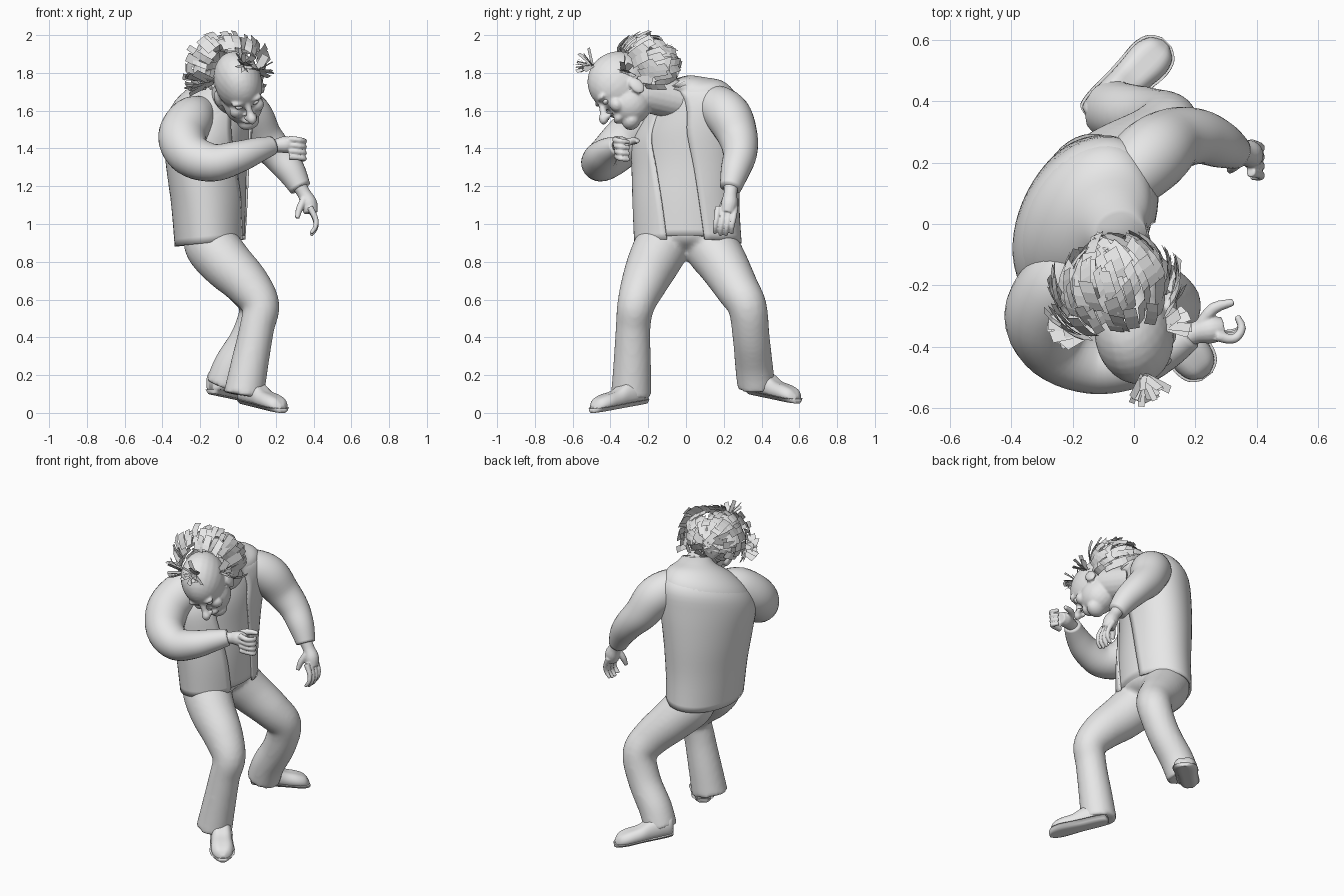
import bpy, bmesh, math, random
from mathutils import Vector, Matrix

random.seed(4)
if "Cube" in bpy.data.objects:
    bpy.data.objects.remove(bpy.data.objects["Cube"])

grey = bpy.data.materials.new("plain grey")
grey.use_nodes = True
grey.diffuse_color = (0.8, 0.8, 0.8, 1)
grey.node_tree.nodes["Principled BSDF"].inputs["Base Color"].default_value = (0.8, 0.8, 0.8, 1)


def finish(name, bm, smooth=True, voxel=0):
    """Turn a bmesh into an object, optionally blending overlapping lumps."""
    bmesh.ops.recalc_face_normals(bm, faces=bm.faces)
    mesh = bpy.data.meshes.new(name)
    bm.to_mesh(mesh)
    bm.free()
    mesh.materials.append(grey)
    ob = bpy.data.objects.new(name, mesh)
    bpy.context.collection.objects.link(ob)
    for p in mesh.polygons:
        p.use_smooth = smooth
    if voxel:
        rm = ob.modifiers.new("blend", "REMESH")
        rm.mode, rm.voxel_size, rm.use_smooth_shade = "VOXEL", voxel, True
        sm = ob.modifiers.new("soften", "SMOOTH")
        sm.factor, sm.iterations = 0.5, 4
    return ob


def spline(rows, steps=5):
    """Catmull-Rom through rows of any length."""
    rows = [Vector(r) for r in rows]
    out = []
    for i in range(len(rows) - 1):
        p0, p1 = rows[max(i - 1, 0)], rows[i]
        p2, p3 = rows[i + 1], rows[min(i + 2, len(rows) - 1)]
        for k in range(steps):
            t = k / steps
            out.append(0.5 * (2 * p1 + (p2 - p0) * t + (2 * p0 - 5 * p1 + 4 * p2 - p3) * t * t
                              + (3 * p1 - p0 - 3 * p2 + p3) * t ** 3))
    return out + [rows[-1]]


def loft(bm, rings, closed=True, caps=True):
    vs = [[bm.verts.new(p) for p in ring] for ring in rings]
    n = len(vs[0])
    for a, b in zip(vs, vs[1:]):
        for i in range(n if closed else n - 1):
            j = (i + 1) % n
            bm.faces.new((a[i], a[j], b[j], b[i]))
    if caps:
        bm.faces.new(vs[0])
        bm.faces.new(vs[-1])


def tube(bm, rows, n=20, steps=5):
    """Round limb along rows of (x, y, z, radius)."""
    pts = spline(rows, steps)
    rings, side = [], None
    for i, p in enumerate(pts):
        t = (pts[min(i + 1, len(pts) - 1)].xyz - pts[max(i - 1, 0)].xyz).normalized()
        side = t.orthogonal() if side is None else side - t * side.dot(t)
        side.normalize()
        other = t.cross(side)
        rings.append([p.xyz + max(p.w, 0.002) * (side * math.cos(a) + other * math.sin(a))
                      for a in (2 * math.pi * k / n for k in range(n))])
    loft(bm, rings)


def ball(bm, centre, radii, axes=Matrix.Identity(3)):
    m = Matrix.Translation(centre) @ axes.to_4x4() @ Matrix.Diagonal((*radii, 1))
    bmesh.ops.create_uvsphere(bm, u_segments=24, v_segments=16, radius=1, matrix=m)


# Torso: x, y, z, half width, half depth, yaw, side tilt, forward tilt
TORSO = [(-.145, .01, .9, .285, .19, -4, 0, .1), (-.15, 0, 1.1, .285, .2, -9, 0, .05),
         (-.16, 0, 1.3, .295, .21, -18, .05, 0), (-.16, 0, 1.48, .305, .215, -27, .14, -.1),
         (-.145, .015, 1.6, .28, .2, -31, .21, -.17), (-.11, .01, 1.68, .21, .155, -34, .22, -.25),
         (-.07, -.01, 1.72, .12, .11, -36, .18, -.3), (-.04, -.05, 1.735, .09, .09, -38, .15, -.35)]


def torso_rings(scale, gap, n=44, lift=0):
    rings = []
    for x, y, z, a, b, yaw, roll, lean in spline(TORSO, 4):
        yw = math.radians(yaw)
        f, w = Vector((math.cos(yw), math.sin(yw), 0)), Vector((-math.sin(yw), math.cos(yw), 0))
        ring = []
        for k in range(n):
            t = gap + (2 * math.pi - 2 * gap) * k / (n - 1 if gap else n)
            u, v = a * scale * math.sin(t), b * scale * math.cos(t)
            ring.append(Vector((x, y, z + lift + roll * u + lean * v)) + w * u + f * v)
        rings.append(ring)
    return rings


bm = bmesh.new()
loft(bm, torso_rings(1, math.radians(21)), closed=False, caps=False)
shell = finish("jacket", bm).modifiers.new("cloth", "SOLIDIFY")
shell.thickness = 0.012
bm = bmesh.new()
loft(bm, torso_rings(0.95, 0, lift=.02))
finish("shirt", bm)

# Sleeves
LEFT_ARM = [(-.08, .09, 1.64, .07), (-.02, .15, 1.63, .108), (.06, .225, 1.57, .122), (.13, .275, 1.46, .105),
            (.21, .285, 1.37, .09), (.28, .26, 1.28, .077), (.33, .235, 1.19, .057)]
RIGHT_ARM = [(-.18, -.09, 1.6, .08), (-.245, -.19, 1.555, .12), (-.295, -.3, 1.46, .128),
             (-.25, -.4, 1.365, .115), (-.13, -.455, 1.325, .1), (0, -.45, 1.355, .085),
             (.1, -.41, 1.39, .068), (.18, -.36, 1.415, .05)]
for name, rows in (("left_sleeve", LEFT_ARM), ("right_sleeve", RIGHT_ARM)):
    bm = bmesh.new()
    tube(bm, rows, 28)
    finish(name, bm).data.shade_smooth()

# Trousers
RIGHT_LEG = [(-.15, -.1, .96, .13), (-.14, -.125, .89, .145), (-.06, -.175, .79, .138), (.05, -.225, .68, .12),
             (.12, -.265, .57, .1), (.1, -.28, .45, .092), (.06, -.285, .25, .1), (.03, -.29, .09, .108)]
LEFT_LEG = [(-.15, .1, .96, .13), (-.13, .135, .88, .145), (-.05, .2, .78, .132), (.06, .27, .66, .115),
            (.11, .325, .56, .103), (.06, .345, .4, .098), (-.03, .36, .25, .1), (-.075, .372, .14, .1)]
bm = bmesh.new()
ball(bm, (-.15, .01, .95), (.17, .25, .1))
for rows in (RIGHT_LEG, LEFT_LEG):
    tube(bm, rows, 24)
finish("trousers", bm, voxel=.014)

# Shoes: profile along the foot is (distance, half width, height)
SHOE = [(-.075, .02, .1), (-.06, .05, .12), (0, .06, .135), (.07, .06, .125), (.13, .063, .095),
        (.2, .068, .085), (.25, .052, .07), (.275, .015, .04)]


def shoe(side, heel, yaw, floor):
    spin = Matrix.Translation((*heel, floor)) @ Matrix.Rotation(math.radians(yaw), 4, "Z")
    for part, grow, low, high in (("shoe", 0, .02, 1), ("sole", .008, 0, .024)):
        rings = []
        for d, w, h in spline(SHOE, 4):
            ring = []
            for k in range(24):
                a = 2 * math.pi * k / 24
                z = min(max((.5 + .6 * math.sin(a)) * h, low), high, h)
                ring.append(spin @ Vector((d * (1 + grow * 2), (w + grow) * math.cos(a),
                                           z + .04 * (1 - d / .27))))
            rings.append(ring)
        bm = bmesh.new()
        loft(bm, rings)
        finish(side + "_" + part, bm)


shoe("right", (.07, -.275), -53, 0)
shoe("left", (-.09, .395), 45, .05)

# Hands: palm, then finger paths from knuckle to tip
bm = bmesh.new()
tube(bm, [(.32, .24, 1.21, .04), (.35, .235, 1.16, .036), (.375, .23, 1.11, .044), (.385, .22, 1.06, .038)], 16)
for i in range(4):
    y = .26 - i * .03
    dz = -.012 * math.sin(i * 1.05)
    tube(bm, [(.38, y, 1.09, .018), (.41, y - .008, 1.03 + dz, .015),
              (.41, y - .016, .985 + dz, .013), (.385, y - .018, .95 + dz, .01)], 10, 3)
tube(bm, [(.35, .21, 1.13, .02), (.325, .19, 1.08, .019), (.313, .175, 1.03, .012)], 10, 3)
finish("left_hand", bm, voxel=.005)
bm = bmesh.new()
tube(bm, [(.15, -.375, 1.41, .036), (.2, -.355, 1.415, .036), (.25, -.345, 1.42, .045),
          (.29, -.34, 1.415, .036)], 16)
for i in range(4):
    z = 1.45 - i * .031
    tube(bm, [(.27, -.365, z, .018), (.325, -.375 + i * .006, z - .005, .016),
              (.352, -.34, z - .012, .014), (.335, -.3, z - .016, .011)], 10, 3)
tube(bm, [(.22, -.325, 1.43, .02), (.26, -.275, 1.44, .02), (.325, -.255, 1.44, .012)], 10, 3)
finish("right_hand", bm, voxel=.005)

# Head, in its own frame of side, up and forward
C = Vector((0, -.36, 1.755))
F = Vector((.3, -.7, -.63)).normalized()
U = Vector((-.13, -.67, .73))
U = (U - F * U.dot(F)).normalized()
S = U.cross(F)
AXES = Matrix((S, U, F)).transposed()


def at(s, u, f):
    return C + AXES @ Vector((s, u, f))


bm = bmesh.new()
ball(bm, at(0, 0, 0), (.125, .16, .165), AXES)
ball(bm, at(0, -.125, .035), (.105, .12, .115), AXES)
ball(bm, at(0, -.205, .1), (.06, .045, .05), AXES)
ball(bm, at(0, -.15, .14), (.045, .025, .03), AXES)
tube(bm, [(*at(0, -.02, .15), .016), (*at(0, -.07, .178), .019), (*at(0, -.1, .205), .027),
          (*at(0, -.115, .225), .012)], 12)
for s in (-1, 1):
    ball(bm, at(.045 * s, -.012, .145), (.04, .016, .022), AXES)
    ball(bm, at(.022 * s, -.105, .178), (.014, .014, .018), AXES)
    ball(bm, at(.055 * s, -.095, .115), (.04, .04, .035), AXES)
    ball(bm, at(.122 * s, -.1, -.02), (.016, .05, .035), AXES)
tube(bm, [(-.07, .02, 1.64, .1), (-.04, -.1, 1.67, .105), (-.01, -.22, 1.7, .105), (0, -.3, 1.73, .09)])
finish("head", bm, voxel=.008)
for s, side in ((1, "left"), (-1, "right")):
    bm = bmesh.new()
    ball(bm, at(.043 * s, -.042, .142), (.022, .014, .016), AXES)
    finish(side + "_eye", bm)

# Hair: flat strips swept back over the skull in overlapping shaggy layers
POLE = Vector((.3, -.93, -.2)).normalized()
A = POLE.orthogonal().normalized()
B = POLE.cross(A)
MID = Vector((-.055, -.235, 1.81))


def strip(bm, points, across, width):
    loft(bm, [[p - across * width / 2, p + across * width / 2] for p in points], closed=False, caps=False)


bm = bmesh.new()
for layer in range(6):
    for k in range(30):
        turn = 2 * math.pi * (k + .5 * (layer % 2) + random.uniform(-.3, .3)) / 30
        out = A * math.cos(turn) + B * math.sin(turn)
        if out.z < -.45 and layer < 4:
            continue
        start = math.radians(60 + layer * 18 + random.uniform(-7, 7))
        across = (POLE.cross(out) + .6 * random.uniform(-1, 1) * POLE).normalized()
        wide = 1 + .2 * abs(out.x)
        base, flare = random.uniform(.148, .172), random.uniform(.004, .018)
        pts = []
        for j in range(4):
            t = start + j * .17
            r = base + flare * j
            pts.append(MID + r * (POLE * math.cos(t) + out * wide * math.sin(t)))
        strip(bm, pts, across, random.uniform(.03, .055))
finish("hair", bm, smooth=False)

# Loose tufts at the brow and temples: root, direction, count, length, width
TUFTS = [((.03, -.495, 1.84), (.2, -.8, .2), 18, .1, .025), ((.1, -.33, 1.81), (.9, .1, .1), 9, .1, .035),
         ((-.13, -.34, 1.75), (-1.3, -.2, -.1), 12, .15, .045)]
bm = bmesh.new()
for root, way, count, length, width in TUFTS:
    for k in range(count):
        d = (Vector(way) + Vector(random.uniform(-.65, .65) for _ in range(3))).normalized()
        across = d.cross(Vector((random.uniform(-1, 1), .3, 1))).normalized()
        root_v, reach = Vector(root), length * random.uniform(.7, 1.05)
        strip(bm, [root_v, root_v + d * reach], across, width * random.uniform(.75, 1.2))
finish("hair_tufts", bm, smooth=False)
